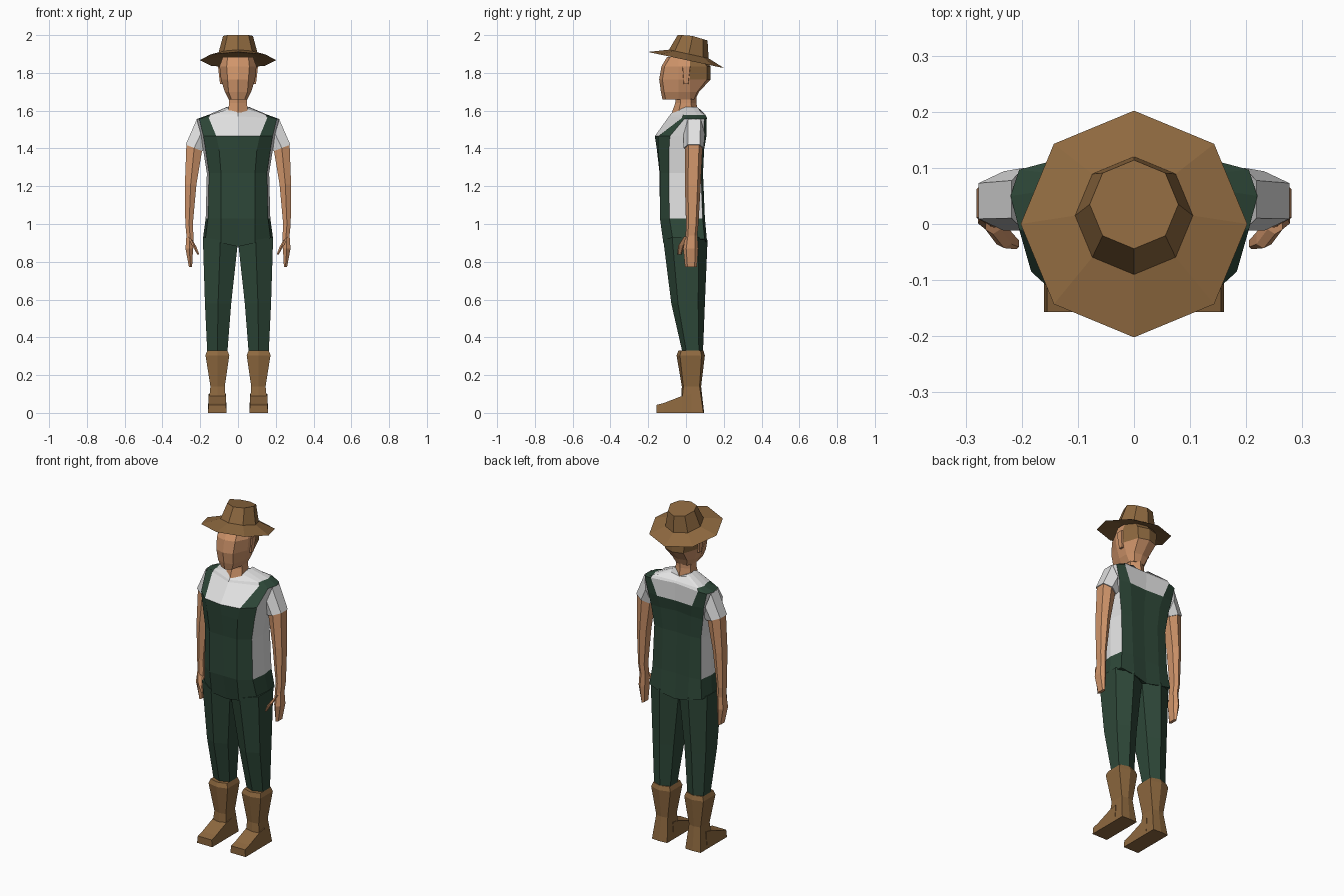
import bpy, bmesh, math

if "Cube" in bpy.data.objects:
    bpy.data.objects.remove(bpy.data.objects["Cube"])


def material(name, rgb):
    m = bpy.data.materials.new(name)
    m.diffuse_color = (*rgb, 1)
    m.use_nodes = True
    m.node_tree.nodes["Principled BSDF"].inputs["Base Color"].default_value = m.diffuse_color
    return m


BROWN = material("brown leather", (0.27, 0.14, 0.05))
GREEN = material("dark green cloth", (0.027, 0.064, 0.040))
SKIN = material("skin", (0.63, 0.30, 0.145))
WHITE = material("white cloth", (0.76, 0.76, 0.76))


def loft(name, rings, mats, rule=None):
    """Skin equal-sized rings of points and cap both ends."""
    bm = bmesh.new()
    vs = [[bm.verts.new(p) for p in r] for r in rings]
    n = len(rings[0])
    for r in range(len(rings) - 1):
        for k in range(n):
            j = (k + 1) % n
            f = bm.faces.new((vs[r][k], vs[r][j], vs[r + 1][j], vs[r + 1][k]))
            if rule:
                f.material_index = rule(r, min(k, n - 1 - k))
    bm.faces.new(vs[0][::-1])
    top = bm.faces.new(vs[-1])
    if rule:
        top.material_index = rule(len(rings) - 2, 0)
    bmesh.ops.recalc_face_normals(bm, faces=bm.faces)
    me = bpy.data.meshes.new(name)
    bm.to_mesh(me)
    bm.free()
    for m in mats:
        me.materials.append(m)
    ob = bpy.data.objects.new(name, me)
    bpy.context.collection.objects.link(ob)
    return ob


def symmetric(half):
    """Close a half ring (front centre to back centre) across x = 0."""
    return half + [(-x, y, z) for x, y, z in half[-2:0:-1]]


def limb_ring(z, xi, xo, y0, y1, rise=0, f=0.2):
    """Six-sided section from an inner to an outer edge, optionally tilted."""
    d = (y1 - y0) * f
    xm, zm, zo = (xi + xo) / 2, z + rise / 2, z + rise
    return [(xi, y0 + d, z), (xm, y0, zm), (xo, y0 + d, zo),
            (xo, y1 - d, zo), (xm, y1, zm), (xi, y1 - d, z)]


def pair(name, rings, mat):
    for side, s in (("right", 1), ("left", -1)):
        loft(f"{side}_{name}", [[(s * x, y, z) for x, y, z in r] for r in rings], [mat])


def octagon(cy, r, z, slope, flat_to=-1):
    """Tilted octagon, level in front of flat_to."""
    pts = []
    for k in range(8):
        a = k * math.pi / 4
        y = cy + r * math.sin(a)
        pts.append((r * math.cos(a), y, z - slope * max(y, flat_to)))
    return pts


def head_ring(z, face, w, front, back):
    return symmetric([(0, front, z), (face, front + .017, z), (w, -.04, z),
                      (w, .02, z), (.68 * w, .85 * back, z), (0, back, z)])


def torso_ring(zc, zo, m, w, front, ym, yo, back):
    """Section with centre, strap-inner, strap-outer and side points."""
    zm = (zc + zo) / 2
    return symmetric([(0, front, zc), (m, ym, zm), (.93 * w, yo, zo),
                      (w, (yo + back) / 2, zo), (.93 * w, .88 * back, zo),
                      (m, back, zm), (0, back - .006, zc)])


# Hat: tilted conical brim and tapered crown
loft("hat", [octagon(.015, .10, 1.885, .22), octagon(0, .202, 1.868, .2125),
             octagon(.015, .105, 1.903, .22), octagon(.035, .079, 2.006, .3, .02)],
     [BROWN])

# Head: face in skin, back of the skull in hair colour
loft("head", [head_ring(1.66, .035, .05, -.125, .05),
              head_ring(1.70, .05, .07, -.133, .07),
              head_ring(1.765, .055, .09, -.142, .13),
              head_ring(1.835, .06, .098, -.13, .13),
              head_ring(1.885, .055, .08, -.10, .09)], [SKIN, BROWN],
     lambda r, k: int(r >= 2 and k >= 3))

# Ears
pair("ear", [limb_ring(1.74, .08, .095, -.012, .012, 0, .05),
             limb_ring(1.835, .08, .106, -.02, .024, 0, .05)], SKIN)

# Neck
loft("neck", [limb_ring(1.575, -.052, .052, -.08, .068, 0, .25),
              limb_ring(1.64, -.048, .048, -.057, .055, 0, .25),
              limb_ring(1.71, -.048, .048, -.055, .055, 0, .25)], [SKIN])


# Torso: white shirt with the overalls' bib and straps picked out by column
def shirt_or_bib(r, k):
    sides = 1 <= r <= 4 and k in (2, 3)
    between_straps = r in (4, 5) and k in (0, 5)
    return int(sides or between_straps or r == 6)


loft("torso", [
    torso_ring(.88, .92, .09, .186, -.105, -.12, -.07, .112),
    torso_ring(1.03, 1.03, .09, .171, -.138, -.138, -.088, .10),
    torso_ring(1.27, 1.27, .09, .165, -.14, -.138, -.09, .09),
    torso_ring(1.40, 1.39, .10, .184, -.155, -.148, -.09, .096),
    torso_ring(1.465, 1.465, .115, .197, -.165, -.147, -.085, .108),
    torso_ring(1.57, 1.555, .155, .22, -.09, -.02, -.01, .11),
    torso_ring(1.58, 1.577, .148, .16, -.083, -.015, .015, .103),
    torso_ring(1.595, 1.62, .05, .058, -.07, -.03, 0, .068),
], [GREEN, WHITE], shirt_or_bib)

# Sleeves
pair("sleeve", [limb_ring(1.40, .175, .218, -.012, .10, .155),
                limb_ring(1.385, .187, .277, -.012, .094, .035)], WHITE)

# Arms and hands
pair("arm", [limb_ring(1.39, .19, .273, -.005, .088, .035),
             limb_ring(1.21, .22, .281, -.006, .078),
             limb_ring(1.0, .239, .279, 0, .066),
             limb_ring(.94, .236, .273, -.002, .06),
             limb_ring(.87, .238, .278, -.015, .065),
             limb_ring(.773, .243, .26, -.005, .058)], SKIN)

# Thumbs
pair("thumb", [limb_ring(.91, .238, .265, -.018, .025, .025),
               limb_ring(.875, .218, .245, -.043, -.008, .015),
               limb_ring(.838, .205, .215, -.045, -.025)], SKIN)

# Trouser legs
pair("trouser_leg", [limb_ring(.90, .001, .186, -.12, .114, .03),
                     limb_ring(.58, .036, .175, -.078, .10),
                     limb_ring(.325, .056, .163, -.02, .09)], GREEN)

# Boot shafts with heels
pair("boot_shaft", [limb_ring(.33, .056, .163, -.04, .092, 0, .12),
                    limb_ring(.305, .046, .172, -.05, .1, 0, .12),
                    limb_ring(.14, .07, .146, -.022, .08, 0, .08),
                    limb_ring(0, .06, .16, -.03, .096, 0, .03)], BROWN)

# Boot toes: wedge falling towards the front
pair("boot_toe", [[(.06, y, 0), (.16, y, 0), (.155, y, z), (.064, y, z)]
                  for y, z in ((.03, .1), (-.02, .09), (-.115, .053), (-.157, .042))],
     BROWN)
